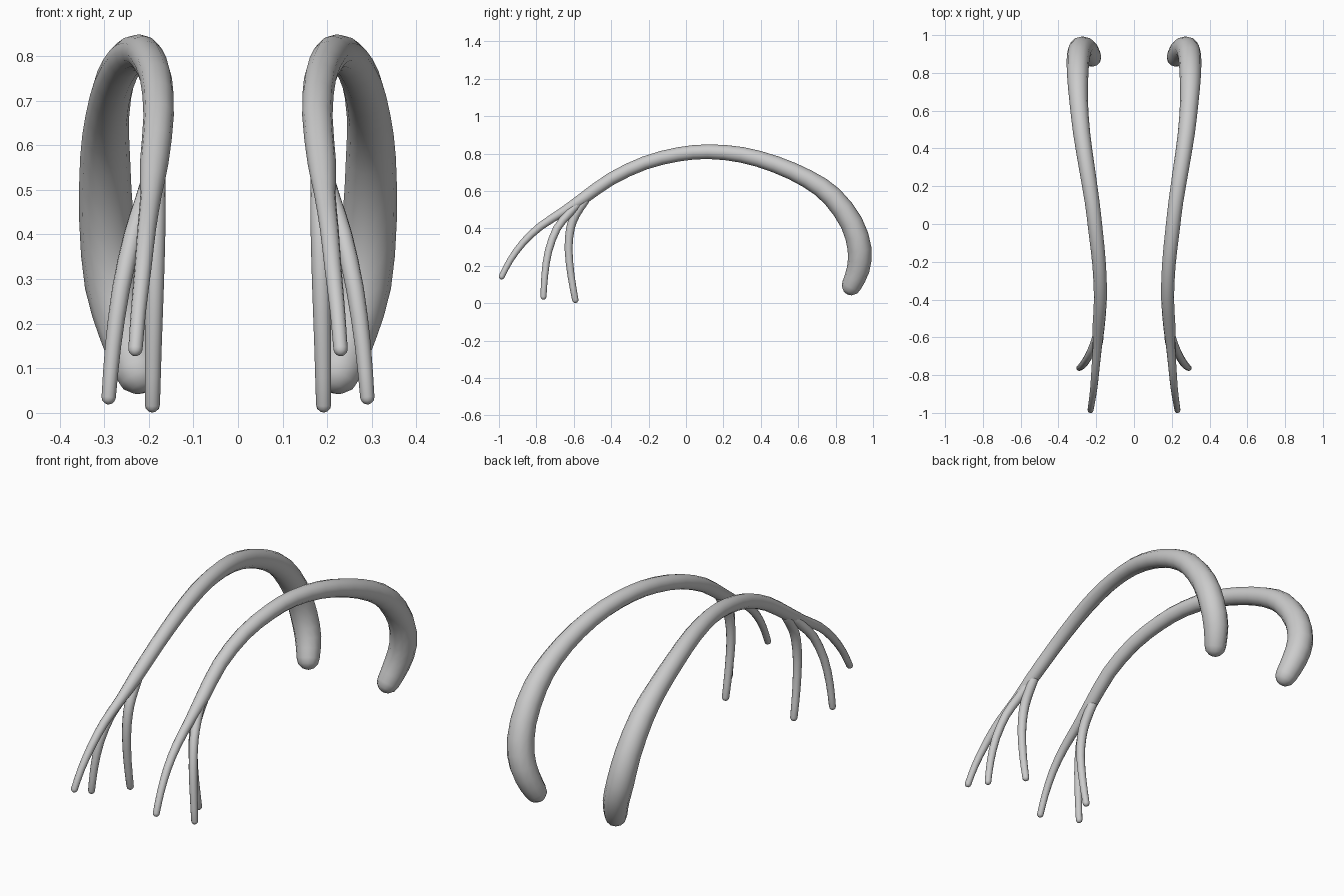
import bpy, bmesh, math
from mathutils import Vector

if "Cube" in bpy.data.objects:
    bpy.data.objects.remove(bpy.data.objects["Cube"])

grey = bpy.data.materials.new("light_grey")
grey.use_nodes = True
colour = (0.6, 0.6, 0.6, 1)
grey.diffuse_color = colour
grey.node_tree.nodes["Principled BSDF"].inputs["Base Color"].default_value = colour

SIDES = 12


def smooth_path(points, steps):
    """Catmull-Rom samples through (x, y, z, radius) points."""
    p = [Vector(q) for q in points]
    p = [2 * p[0] - p[1]] + p + [2 * p[-1] - p[-2]]
    out = []
    for i in range(1, len(p) - 2):
        a, b, c, d = p[i - 1:i + 3]
        for s in range(steps):
            t = s / steps
            out.append(0.5 * (2 * b + (c - a) * t + (2 * a - 5 * b + 4 * c - d) * t ** 2
                              + (3 * b - a - 3 * c + d) * t ** 3))
    return out + [p[-2]]


def tube(name, points, mirror, steps=2):
    """Tapered round tube with domed ends."""
    path = smooth_path(points, steps)
    pos = [q.to_3d() for q in path]
    last = len(pos) - 1
    tangents = [(pos[min(i + 1, last)] - pos[max(i - 1, 0)]).normalized() for i in range(last + 1)]
    rings = [(pos[i], tangents[i], path[i].w) for i in range(last + 1)]

    # Domed ends: shrinking rings past the first and last points
    def dome(i, sign):
        r = path[i].w
        return [(pos[i] + tangents[i] * sign * r * math.sin(a), tangents[i], r * math.cos(a))
                for a in (math.radians(30), math.radians(60), math.radians(82))]
    rings = dome(0, -1)[::-1] + rings + dome(last, 1)

    bm = bmesh.new()
    loops = []
    for centre, tangent, radius in rings:
        u = tangent.cross(Vector((1, 0, 0))).normalized()
        v = tangent.cross(u)
        loop = []
        for k in range(SIDES):
            a = math.tau * k / SIDES
            co = centre + radius * (u * math.cos(a) + v * math.sin(a))
            co.x *= mirror
            loop.append(bm.verts.new(co))
        loops.append(loop)
    for lower, upper in zip(loops, loops[1:]):
        for k in range(SIDES):
            n = (k + 1) % SIDES
            bm.faces.new((lower[k], lower[n], upper[n], upper[k]))
    bm.faces.new(loops[0])
    bm.faces.new(loops[-1])
    bmesh.ops.recalc_face_normals(bm, faces=bm.faces)
    for f in bm.faces:
        f.smooth = True
    mesh = bpy.data.meshes.new(name)
    bm.to_mesh(mesh)
    bm.free()
    mesh.materials.append(grey)
    obj = bpy.data.objects.new(name, mesh)
    bpy.context.collection.objects.link(obj)


# Thick arch from the rounded rear end, thinning into the front branch
arch = [
    (.225, .885, .095, .053), (.25, .92, .18, .061), (.28, .928, .29, .064),
    (.295, .885, .43, .061), (.298, .78, .572, .056), (.293, .65, .665, .049),
    (.277, .48, .742, .045), (.25, .3, .793, .042), (.222, .12, .81, .039),
    (.203, -.04, .796, .038), (.184, -.22, .75, .036), (.178, -.4, .665, .034),
    (.188, -.55, .56, .032), (.195, -.66, .488, .024), (.205, -.78, .41, .021),
    (.213, -.87, .325, .019), (.223, -.94, .23, .017), (.23, -.985, .143, .016),
]
# Branch that splays outward
outer_branch = [
    (.19, -.57, .54, .022), (.21, -.63, .475, .022), (.235, -.69, .4, .021),
    (.262, -.735, .28, .02), (.28, -.755, .15, .018), (.29, -.762, .035, .016),
]
# Branch that hangs almost straight down
inner_branch = [
    (.187, -.54, .55, .024), (.186, -.59, .475, .024), (.186, -.618, .4, .023),
    (.187, -.628, .29, .021), (.19, -.615, .15, .019), (.192, -.592, .018, .017),
]

for side, mirror in (("left", 1), ("right", -1)):
    tube(side + "_arch", arch, mirror)
    tube(side + "_outer_branch", outer_branch, mirror)
    tube(side + "_inner_branch", inner_branch, mirror)
